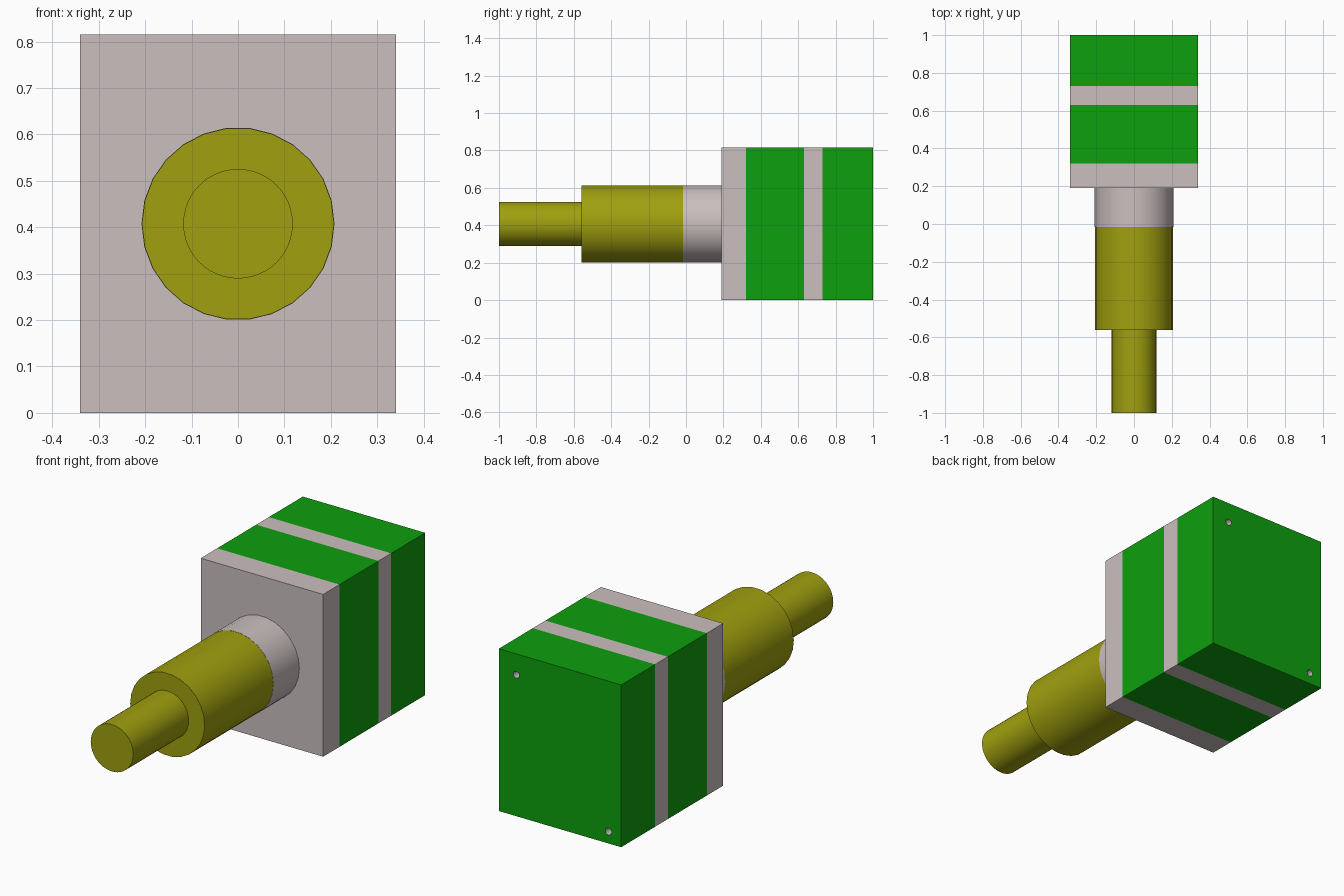
import bpy
import math

if "Cube" in bpy.data.objects:
    bpy.data.objects.remove(bpy.data.objects["Cube"], do_unlink=True)

WIDTH, HEIGHT = 0.68, 0.815
AXIS_Z = HEIGHT / 2


def material(name, rgb):
    mat = bpy.data.materials.new(name)
    mat.use_nodes = True
    color = (*rgb, 1)
    mat.diffuse_color = color
    mat.node_tree.nodes["Principled BSDF"].inputs["Base Color"].default_value = color
    return mat


green = material("green", (0.004, 0.35, 0.004))
olive = material("olive yellow", (0.35, 0.35, 0.005))
grey = material("warm grey", (0.59, 0.52, 0.515))


def finish(name, mat):
    obj = bpy.context.object
    obj.name = name
    obj.data.materials.append(mat)
    return obj


def block(name, y0, y1, mat):
    """Full-section slab of the housing between two depths."""
    bpy.ops.mesh.primitive_cube_add(size=1, location=(0, (y0 + y1) / 2, AXIS_Z))
    obj = finish(name, mat)
    obj.scale = (WIDTH, y1 - y0, HEIGHT)
    bpy.ops.object.transform_apply(location=False, rotation=False, scale=True)
    return obj


def rod(name, x, z, y0, y1, radius, sides, mat):
    """Cylinder lying along y, with a vertex on each side of its x diameter."""
    bpy.ops.mesh.primitive_cylinder_add(
        vertices=sides, radius=radius, depth=y1 - y0,
        location=(x, (y0 + y1) / 2, z), rotation=(math.pi / 2, 0, 0))
    obj = finish(name, mat)
    # turn about the rod's own axis so that a flat lies at the top
    if sides % 4:
        obj.rotation_euler = (math.pi / 2, math.pi / sides, 0)
    bpy.ops.object.transform_apply(location=False, rotation=True, scale=False)
    bpy.ops.object.shade_smooth_by_angle(angle=math.radians(35))
    return obj


# Housing slabs, front to back
block("front_plate", 0.19, 0.32, grey)
block("front_housing", 0.32, 0.63, green)
block("middle_band", 0.63, 0.73, grey)
rear = block("rear_housing", 0.73, 1.0, green)

# Two small grey-lined holes in the rear face
for x, z in ((0.243, 0.71), (-0.269, 0.06)):
    cutter = rod("hole_cutter", x, z, 0.8, 1.05, 0.017, 16, grey)
    cutter.hide_render = True
    cut = rear.modifiers.new("hole", "BOOLEAN")
    cut.operation = "DIFFERENCE"
    cut.solver = "EXACT"
    cut.material_mode = "TRANSFER"
    cut.object = cutter
    bpy.context.view_layer.objects.active = rear
    bpy.ops.object.modifier_apply(modifier=cut.name)
    bpy.data.objects.remove(cutter, do_unlink=True)

# Collar and stepped shaft
rod("collar", 0, AXIS_Z, -0.015, 0.19, 0.208, 26, grey)
rod("shaft_sleeve", 0, AXIS_Z, -0.56, -0.015, 0.207, 26, olive)
rod("shaft_tip", 0, AXIS_Z, -1.0, -0.56, 0.118, 48, olive)
